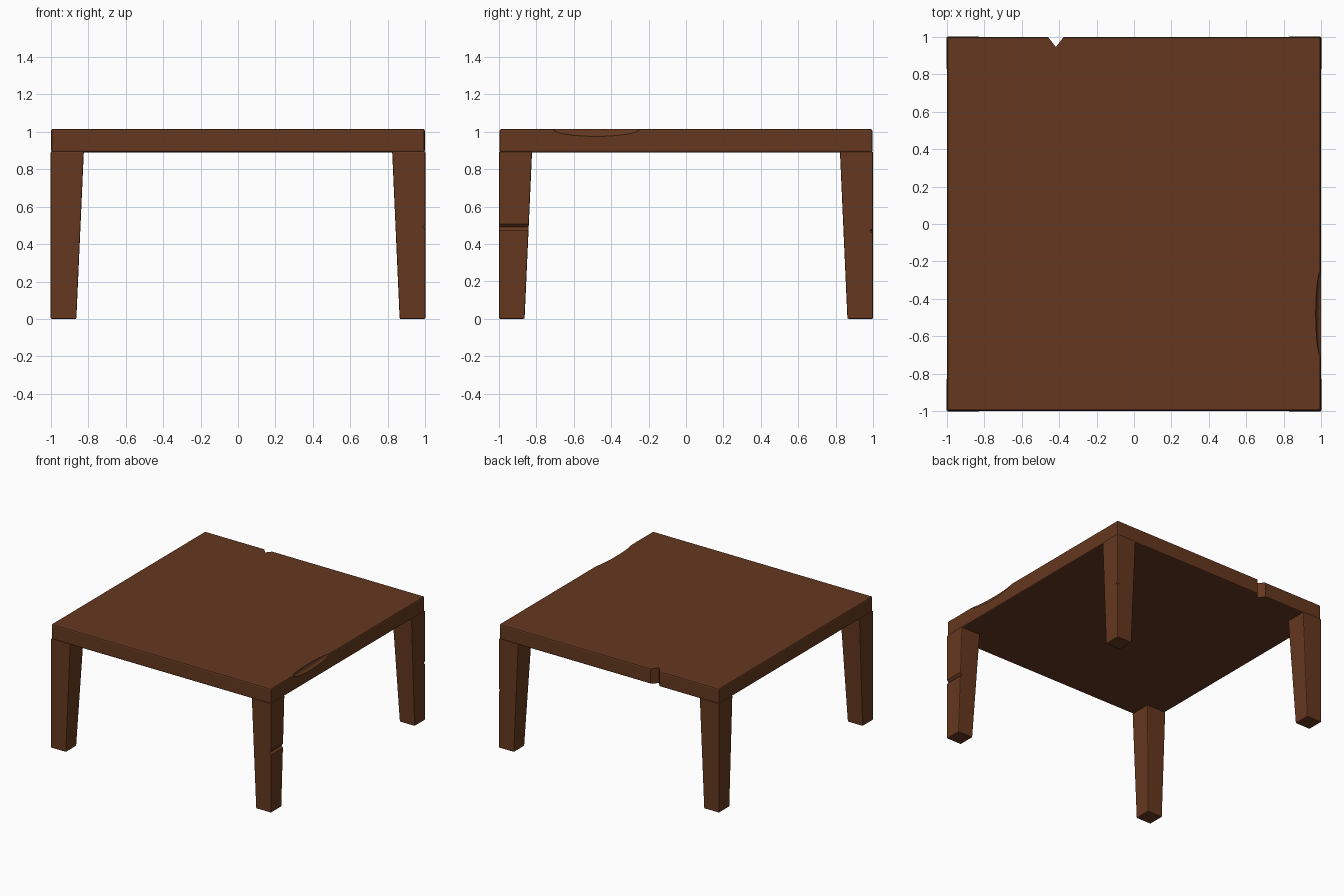
import bpy, bmesh, math

if "Cube" in bpy.data.objects:
    bpy.data.objects.remove(bpy.data.objects["Cube"])

wood = bpy.data.materials.new("brown_wood")
wood.diffuse_color = (0.13, 0.04, 0.014, 1)
wood.use_nodes = True
wood.node_tree.nodes["Principled BSDF"].inputs["Base Color"].default_value = wood.diffuse_color


def make_object(name, bm):
    bmesh.ops.recalc_face_normals(bm, faces=bm.faces)
    mesh = bpy.data.meshes.new(name)
    bm.to_mesh(mesh)
    bm.free()
    mesh.materials.append(wood)
    obj = bpy.data.objects.new(name, mesh)
    bpy.context.collection.objects.link(obj)
    return obj


def prism(name, low, high, z0, z1):
    """Solid between two matching outlines at heights z0 and z1."""
    bm = bmesh.new()
    a = [bm.verts.new((x, y, z0)) for x, y in low]
    b = [bm.verts.new((x, y, z1)) for x, y in high]
    bm.faces.new(a)
    bm.faces.new(b)
    n = len(a)
    for i in range(n):
        j = (i + 1) % n
        bm.faces.new((a[i], a[j], b[j], b[i]))
    return make_object(name, bm)


def apply(obj, mod):
    bpy.context.view_layer.objects.active = obj
    bpy.ops.object.modifier_apply(modifier=mod.name)


def soften(obj, width):
    mod = obj.modifiers.new("bevel", 'BEVEL')
    mod.width = width
    mod.segments = 2
    apply(obj, mod)


def cut(obj, cutter):
    cutter.hide_render = True
    mod = obj.modifiers.new("cut", 'BOOLEAN')
    mod.operation = 'DIFFERENCE'
    mod.solver = 'EXACT'
    mod.object = cutter
    apply(obj, mod)
    bpy.data.objects.remove(cutter)


def rect(x0, y0, x1, y1):
    return [(x0, y0), (x1, y0), (x1, y1), (x0, y1)]


def nick(z, y, length, size, angle):
    """Square bar, turned on edge, for chipping the right side of a leg."""
    bar = prism("nick_cutter", rect(-size, -length / 2, size, length / 2),
                rect(-size, -length / 2, size, length / 2), -size, size)
    bar.location = (1.006, y, z)
    bar.rotation_euler = (0, math.radians(45), math.radians(angle))
    return bar


# Table top
outline = rect(-0.997, -0.997, 0.997, 0.997)
top = prism("table_top", outline, outline, 0.89, 1.015)
soften(top, 0.01)

# V notch in the back edge
vee = [(-0.468, 1.01), (-0.417, 0.945), (-0.367, 1.01)]
cut(top, prism("notch_cutter", vee, vee, 0.8, 1.1))

# Long worn scoop along the right edge
bm = bmesh.new()
bmesh.ops.create_uvsphere(bm, u_segments=32, v_segments=16, radius=1)
scoop = make_object("scoop_cutter", bm)
scoop.scale = (0.03, 0.235, 0.04)
scoop.location = (1.0, -0.48, 1.015)
cut(top, scoop)

# Tapered legs, straight on the outside
legs = {}
for sx, side in ((-1, "left"), (1, "right")):
    for sy, end in ((-1, "front"), (1, "back")):
        low = rect(sx, sy, sx * 0.863, sy * 0.863)
        high = rect(sx, sy, sx * 0.823, sy * 0.823)
        leg = prism(f"{end}_{side}_leg", low, high, 0, 0.895)
        soften(leg, 0.006)
        legs[end, side] = leg

# Small chips in the right-hand legs
cut(legs["front", "right"], nick(0.49, -0.92, 0.4, 0.016, 0))
cut(legs["back", "right"], nick(0.47, 1.006, 0.2, 0.016, 45))
